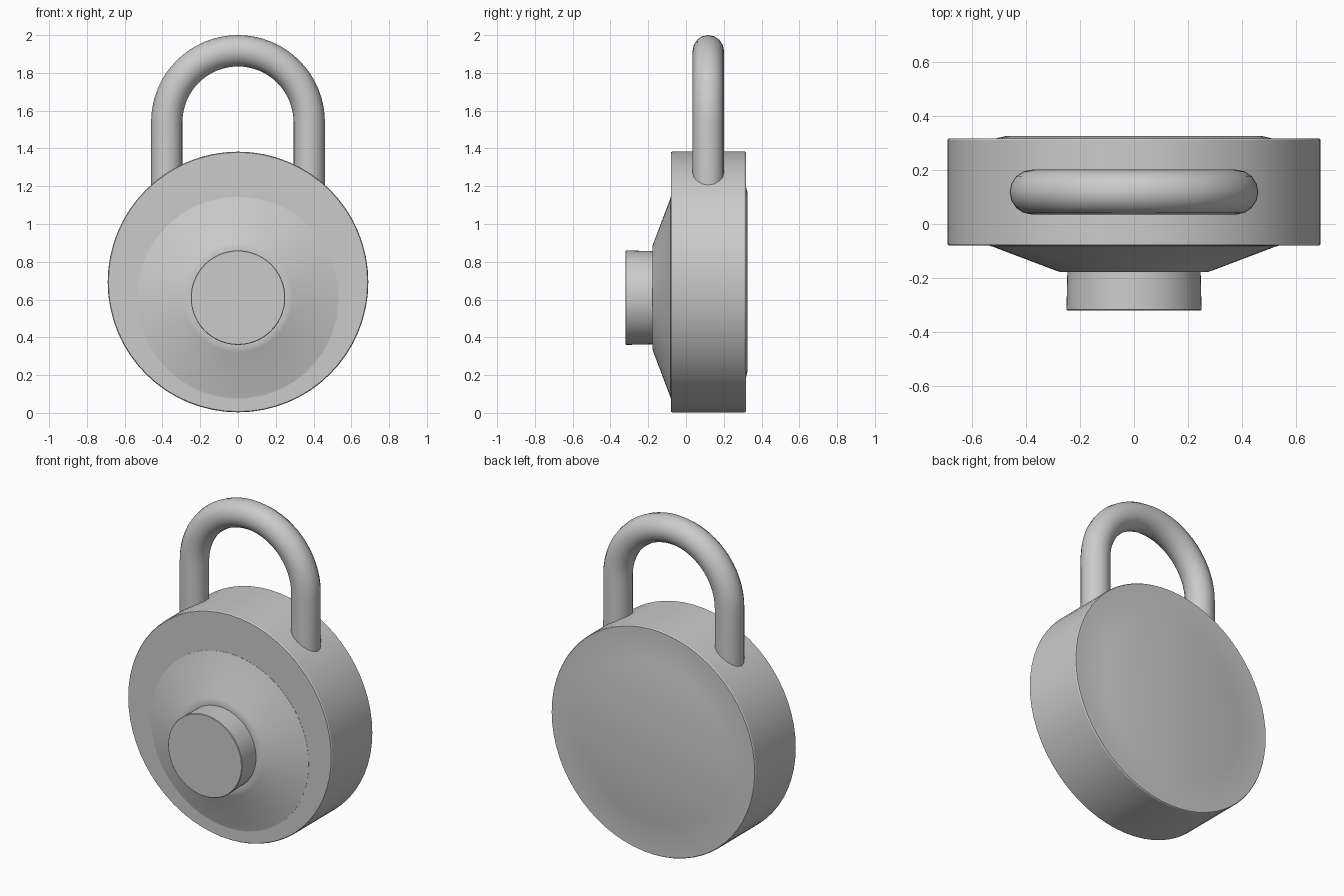
import bpy
import bmesh
import math

cube = bpy.data.objects.get("Cube")
if cube:
    bpy.data.objects.remove(cube, do_unlink=True)

# Single grey metal
metal = bpy.data.materials.new("grey_metal")
metal.use_nodes = True
GREY = (0.6, 0.6, 0.6, 1.0)
metal.diffuse_color = GREY
metal.node_tree.nodes["Principled BSDF"].inputs["Base Color"].default_value = GREY


def finish(obj, angle=30):
    """Give the part its material and smooth its rounded faces."""
    obj.data.materials.clear()
    obj.data.materials.append(metal)
    bpy.ops.object.select_all(action='DESELECT')
    obj.select_set(True)
    bpy.context.view_layer.objects.active = obj
    bpy.ops.object.shade_smooth_by_angle(angle=math.radians(angle))


def lathe(name, profile, z, sides=64, angle=30):
    """Turn (radius, y) points, listed front to back, around a y-parallel axis."""
    bm = bmesh.new()
    rings = []
    for r, y in profile:
        rings.append([bm.verts.new((r * math.cos(2 * math.pi * i / sides), y,
                                    r * math.sin(2 * math.pi * i / sides)))
                      for i in range(sides)])
    for a, b in zip(rings, rings[1:]):
        for i in range(sides):
            j = (i + 1) % sides
            bm.faces.new((a[i], a[j], b[j], b[i]))
    bm.faces.new(rings[0])
    bm.faces.new(rings[-1])
    bmesh.ops.recalc_face_normals(bm, faces=bm.faces)
    mesh = bpy.data.meshes.new(name)
    bm.to_mesh(mesh)
    bm.free()
    obj = bpy.data.objects.new(name, mesh)
    bpy.context.collection.objects.link(obj)
    obj.location.z = z
    finish(obj, angle)
    return obj


# Round case with a softly raised back panel
lathe("lock_body", [(0.686, -0.08), (0.69, -0.074), (0.69, 0.311), (0.686, 0.317),
                    (0.51, 0.317), (0.475, 0.325)], 0.693)

# Conical dial plate with a thin rim groove and a flat collar around the knob
lathe("dial_plate", [(0.25, -0.178), (0.272, -0.178), (0.29, -0.172),
                     (0.525, -0.083), (0.535, -0.081), (0.535, -0.05)], 0.61)

# Knob
lathe("dial_knob", [(0.247, -0.32), (0.25, -0.317), (0.246, -0.15)], 0.61)

# Shackle: two straight legs joined by a half circle
R, ARC_Z, TUBE, SHACKLE_Y = 0.377, 1.54, 0.083, 0.118
path = [(-R, 1.0), (-R, 1.25)]
path += [(-R * math.cos(math.pi * i / 32), ARC_Z + R * math.sin(math.pi * i / 32))
         for i in range(33)]
path += [(R, 1.25), (R, 1.0)]
curve = bpy.data.curves.new("shackle", 'CURVE')
curve.dimensions = '3D'
curve.bevel_depth = TUBE
curve.bevel_resolution = 6
curve.use_fill_caps = True
spline = curve.splines.new('POLY')
spline.points.add(len(path) - 1)
for p, (x, z) in zip(spline.points, path):
    p.co = (x, SHACKLE_Y, z, 1)
shackle = bpy.data.objects.new("shackle", curve)
bpy.context.collection.objects.link(shackle)
bpy.ops.object.select_all(action='DESELECT')
shackle.select_set(True)
bpy.context.view_layer.objects.active = shackle
bpy.ops.object.convert(target='MESH')
finish(bpy.context.view_layer.objects.active, 40)
